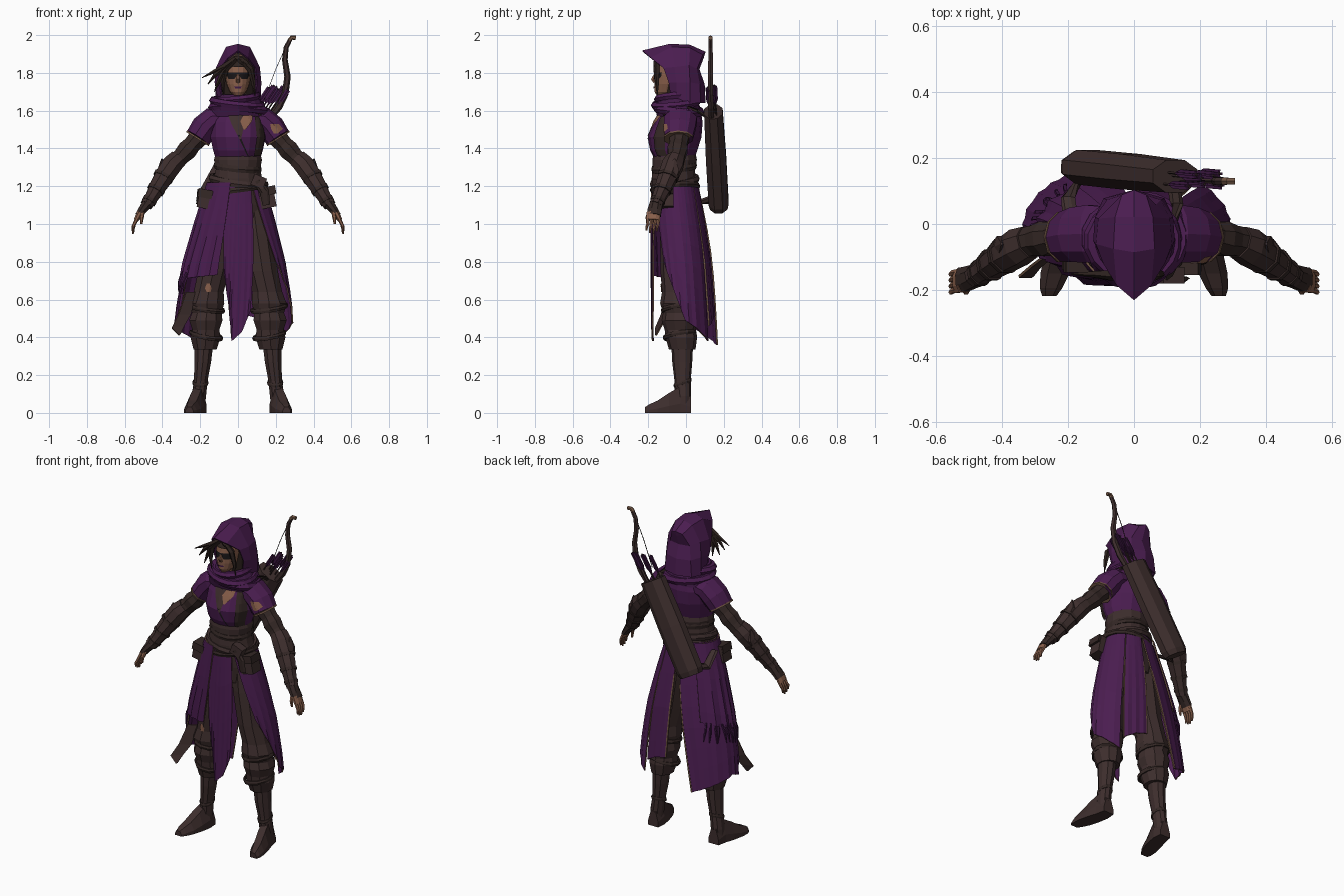
import bpy, bmesh, math, random
from mathutils import Vector
from mathutils.bvhtree import BVHTree
random.seed(4)
def material(name, *rgb):
    m = bpy.data.materials.new(name)
    m.diffuse_color = (*rgb, 1)
    return m
PURPLE = material("purple_cloth", .070, .0125, .081)
PLUM = material("dark_plum_cloth", .050, .010, .060)
LEATHER = material("brown_leather", .047, .027, .026)
DARK = material("dark_leather", .035, .021, .019)
SKIN = material("skin", .25, .115, .07)
HAIR = material("dark_hair", .026, .016, .013)
TAN = material("tan_trim", .17, .095, .06)
BLACK = material("near_black", .010, .008, .009)

def skin_rows(name, rows, mat, closed=True, caps=True, thick=0):
    """Join rows of points into one surface; thick cloth gets a tan rim."""
    n = len(rows[0])
    faces = [(i * n + j, i * n + (j + 1) % n, (i + 1) * n + (j + 1) % n, (i + 1) * n + j)
             for i in range(len(rows) - 1) for j in range(n if closed else n - 1)]
    if closed and caps:
        faces += [tuple(range(n)), tuple(range((len(rows) - 1) * n, len(rows) * n))]
    me = bpy.data.meshes.new(name)
    me.from_pydata([tuple(p) for r in rows for p in r], [], faces)
    bm = bmesh.new()
    bm.from_mesh(me)
    bmesh.ops.remove_doubles(bm, verts=bm.verts, dist=0.0002)
    bmesh.ops.recalc_face_normals(bm, faces=bm.faces)
    bm.to_mesh(me)
    bm.free()
    ob = bpy.data.objects.new(name, me)
    bpy.context.collection.objects.link(ob)
    me.materials.append(mat)
    if thick:
        mod = ob.modifiers.new("thickness", 'SOLIDIFY')
        mod.thickness, mod.offset = thick, 0
        if name != "hood":
            me.materials.append(TAN)
            mod.material_offset_rim = 1
    return ob

def loft(name, rings, mat, n=14, caps=True, s=1):
    """Stack of level ellipses: x, y, z, half width, half depth."""
    A = [2 * math.pi * k / n for k in range(n)]
    return skin_rows(name, [[(s * x + rx * math.sin(a), y - ry * math.cos(a), z) for a in A] for x, y, z, rx, ry in rings], mat, caps=caps)

def tube(name, pts, mat, n=8, s=1):
    """Path of x, y, z, depth radius, optional side radius."""
    P = [Vector((p[0] * s, p[1], p[2])) for p in pts]
    rows = []
    for i, p in enumerate(pts):
        t = (P[min(i + 1, len(P) - 1)] - P[max(i - 1, 0)]).normalized()
        u = (Vector((0, 1, 0)) - t * t.y).normalized()
        rows.append([P[i] + u * p[3] * math.cos(b) + t.cross(u) * p[-1] * math.sin(b)
                     for b in [2 * math.pi * (k + .5) / n for k in range(n)]])
    return skin_rows(name, rows, mat)

def ring(name, c, rx, ry, r, h, tilt, mat, n=18):
    """Closed band round the body, tilted along x and y."""
    rows = []
    for a in [2 * math.pi * i / n for i in range(n + 1)]:
        w = r * (1 + .25 * math.sin(3 * a))
        rows.append([(c[0] + (rx + w * math.cos(b)) * math.sin(a), c[1] - (ry + w * math.cos(b)) * math.cos(a),
                      c[2] + h * math.sin(b) + tilt[0] * math.sin(a) - tilt[1] * math.cos(a)) for b in [math.pi * k / 3 for k in range(6)]])
    skin_rows(name, rows, mat, caps=False)

def box(name, c, size, mat, rot=0):
    bpy.ops.mesh.primitive_cube_add(size=1, location=c, rotation=(0, rot, 0))
    bpy.context.object.name, bpy.context.object.scale = name, size
    bpy.context.object.data.materials.append(mat)

def patch(name, spans, target, mat, off=.005):
    """Thin piece laid on the front of a part: z, x from, x to."""
    tree = BVHTree.FromPolygons([v.co for v in target.data.vertices], [list(p.vertices) for p in target.data.polygons])
    rows = []
    for p, q in zip(spans, spans[1:]):
        for t in (0, .34, .67, 1):
            z, a, b = [p[i] + (q[i] - p[i]) * t for i in range(3)]
            xs = [a + (b - a) * k / 5 for k in range(6)]
            hits = [tree.ray_cast(Vector((x, -1, z)), Vector((0, 1, 0)))[0] for x in xs]
            rows.append([(x, (h.y if h else -.05) - off, z) for x, h in zip(xs, hits)])
    skin_rows(name, rows, mat, closed=False)

# Torso, belt and hips
torso = loft("tunic", [(0, -.06, 1.33, .115, .10), (0, -.065, 1.39, .135, .125), (0, -.06, 1.46, .15, .142),
                       (0, -.04, 1.54, .15, .128), (0, -.03, 1.6, .12, .108), (0, -.035, 1.64, .08, .08)], PURPLE)
patch("tunic_inner", [(1.6, -.06, .05), (1.53, -.035, .035), (1.45, .008, .016)], torso, LEATHER)
patch("chest_skin", [(1.575, .03, .078), (1.545, .012, .075), (1.5, .03, .04)], torso, SKIN, .009)
patch("tunic_fold", [(1.47, -.002, .01), (1.36, .05, .056)], torso, BLACK)
patch("harness_strap", [(1.6, .085, .12), (1.46, .10, .143), (1.36, .085, .12)], torso, DARK, .01)
loft("waist_wrap", [(0, -.06, 1.37, .122, .112), (0, -.06, 1.34, .13, .118), (0, -.065, 1.29, .12, .112),
                    (0, -.065, 1.24, .132, .117), (0, -.06, 1.18, .152, .12)], LEATHER)
loft("hips", [(0, -.055, 1.22, .145, .11), (0, -.045, 1.1, .165, .11), (0, -.045, 1.0, .14, .1)], LEATHER)
ring("upper_belt", (0, -.063, 1.3), .119, .111, .010, .02, (-.012, .01), DARK)
ring("sash", (0, -.06, 1.225), .140, .118, .014, .022, (-.02, .015), LEATHER)
ring("lower_belt", (0, -.058, 1.19), .155, .122, .011, .016, (.02, .01), DARK)
box("sash_knot", (.11, -.155, 1.225), (.07, .05, .06), LEATHER, .4)
tube("sash_tail", [(.1, -.17, 1.23, .012, .022), (.14, -.17, 1.17, .01, .025), (.15, -.165, 1.1, .006, .02)], DARK, 6)
box("right_hip_pouch", (.155, -.105, 1.14), (.08, .08, .11), LEATHER, -.2)
box("right_pouch_flap", (.157, -.112, 1.175), (.086, .086, .045), DARK, -.2)
box("left_hip_pouch", (-.175, -.1, 1.13), (.07, .08, .095), LEATHER, .2)
box("left_pouch_flap", (-.173, -.104, 1.16), (.076, .086, .045), DARK, .2)

# Skirt surface: height, half width, front, back
PROFILE = [(1.24, .142, -.17, .055), (1.0, .212, -.178, .1), (.8, .265, -.178, .13), (.6, .298, -.175, .145), (.3, .325, -.17, .165)]

def skirt(z, deg, off=0):
    p, q = next((p, q) for p, q in zip(PROFILE, PROFILE[1:]) if z >= q[0])
    rx, f, b = [p[i] + (q[i] - p[i]) * (p[0] - z) / (p[0] - q[0]) for i in (1, 2, 3)]
    a = math.radians(deg)
    rx *= .93 if deg > 0 else 1
    return ((rx + off) * math.sin(a), (f + b) / 2 - ((b - f) / 2 + off) * math.cos(a), z)

def panel(name, cols, off=0, pleat=.005, flare=0, trim=(), rows=7, sub=3):
    """Hanging cloth; columns give top angle, hem angle, hem height."""
    fine = [[c[i] + (d[i] - c[i]) * k / sub for i in range(3)] for c, d in zip(cols, cols[1:]) for k in range(sub)] + [cols[-1]]
    grid = [[skirt(1.22 + (zb - 1.22) * t, a + (b - a) * t, off + (flare + pleat * (k % 2)) * t)
             for k, (a, b, zb) in enumerate(fine)] for t in [r / rows for r in range(rows + 1)]]
    for e in trim:
        tube("frayed_edge", [(*g[e], .006) for g in grid[2:]], TAN, 4)
    skin_rows(name, grid, PURPLE, closed=False, thick=.008)

panel("front_tabard", [(-24, -15, .74), (-12, -9, .56), (0, -6, .38), (14, 4, .43), (28, 13, .54)], .004, .004)
panel("right_skirt", [(31, 54, .80), (58, 72, .66), (85, 92, .49), (110, 112, .45), (140, 137, .38)])
panel("right_back_skirt", [(141, 143, .46), (160, 158, .50), (178, 173, .52)], trim=(0, -1))
panel("left_under_skirt", [(-62, -68, .57), (-78, -82, .44), (-96, -98, .46), (-125, -122, .42), (-150, -138, .39), (-178, -153, .36)],
      flare=.02, trim=(-1,))
panel("left_over_skirt", [(-14, -22, .73), (-35, -45, .72), (-60, -68, .71), (-85, -88, .73), (-110, -110, .75), (-145, -142, .78)], .014, .013)
skin_rows("loose_cloth", [[(-.275, -.1, .64), (-.22, -.07, .64)], [(-.315, -.13, .52), (-.25, -.1, .52)], [(-.35, -.16, .45), (-.285, -.13, .46)],
                          [(-.312, -.16, .41), (-.305, -.155, .415)]], LEATHER, closed=False, thick=.008)
for k in range(13):
    a, z, d = -62 - 6 * k, .74 + .003 * k, random.uniform(-4, 4)
    tube("fringe", [(*skirt(z, a, .02), .006), (*skirt(z - .05, a + d, .03), .007), (*skirt(z - .11, a + 2 * d, .026), .002)], PLUM, 4)

# Legs, boots and arms, both sides
for s, side in ((1, "right_"), (-1, "left_")):
    trouser = loft(side + "trouser", [(.075, -.045, 1.15, .075, .08), (.1, -.045, .95, .088, .092), (.13, -.045, .75, .085, .09),
                                      (.155, -.037, .64, .083, .09), (.165, -.037, .58, .097, .1), (.165, -.034, .53, .083, .087),
                                      (.17, -.033, .49, .092, .096), (.17, -.03, .44, .075, .083), (.172, -.025, .40, .083, .084),
                                      (.174, -.02, .335, .064, .07)], LEATHER, 10, s=s)
    for z, w in ((.555, .092), (.41, .082)):
        ring(side + "knee_strap", (s * .167, -.033, z), w, w, .008, .014, (.015 * s, .012), DARK, 12)
    loft(side + "boot_shaft", [(.18, -.02, .37, .052, .058), (.186, -.02, .27, .046, .053), (.197, -.018, .17, .038, .043),
                               (.207, -.016, .09, .04, .043), (.21, -.014, .03, .036, .038)], LEATHER, 10, s=s)
    ring(side + "boot_strap", (s * .198, -.018, .16), .038, .043, .005, .012, (0, .015), DARK, 12)
    skin_rows(side + "foot", [[(s * (x + w * u), y, h * v) for u, v in ((-1, 0), (-1, .35), (-.5, 1), (.5, 1), (1, .35), (1, 0))]
                              for x, y, w, h in ((.207, .026, .034, .09), (.21, -.03, .042, .14), (.225, -.09, .046, .105),
                                                 (.24, -.15, .044, .065), (.252, -.195, .034, .045), (.257, -.218, .022, .03))], LEATHER)
    sleeve = tube(side + "sleeve", [(.07, -.03, 1.56, .085, .06), (.135, -.03, 1.55, .092, .068), (.175, -.033, 1.51, .087, .074),
                                    (.212, -.04, 1.455, .078, .068)], PURPLE, 10, s)
    tube(side + "sleeve_hem", [(.21, -.04, 1.458, .08, .07), (.215, -.04, 1.45, .08, .07)], TAN, 10, s)
    tube(side + "upper_arm", [(.17, -.03, 1.52, .05), (.21, -.035, 1.455, .056), (.243, -.04, 1.42, .05), (.268, -.045, 1.392, .057),
                              (.298, -.05, 1.36, .049), (.335, -.06, 1.322, .05)], DARK, 8, s)
    tube(side + "bracer", [(.318, -.055, 1.345, .052), (.35, -.07, 1.312, .06, .058), (.382, -.09, 1.265, .056), (.42, -.115, 1.205, .049),
                           (.455, -.14, 1.145, .039), (.485, -.16, 1.1, .036)], LEATHER, 8, s)
    tube(side + "elbow_point", [(.42, -.085, 1.24, .035, .015), (.405, -.07, 1.29, .04, .02), (.402, -.06, 1.345, .004)], LEATHER, 6, s)
    for x, y, z, r in ((.39, -.093, 1.257, .059), (.43, -.122, 1.188, .051), (.465, -.147, 1.13, .042)):
        tube(side + "bracer_strap", [(x, y, z, r), (x + .008, y - .005, z - .014, r - .001)], DARK, 8, s)
    tube(side + "glove", [(.475, -.155, 1.115, .036, .032), (.51, -.167, 1.07, .04, .023), (.528, -.17, 1.045, .04, .019)], DARK, 8, s)
    tube(side + "palm", [(.52, -.172, 1.06, .039, .018), (.54, -.174, 1.02, .038, .014)], SKIN, 8, s)
    for k in range(4):
        y, e = -.145 - .018 * k, .012 * abs(k - 1.3)
        tube(side + "finger", [(.532, y, 1.035, .010), (.549, y - .003, 1.0, .009), (.556, y - .008, .968 + e, .008), (.555, y - .01, .945 + e, .005)], SKIN, 6, s)
    tube(side + "thumb", [(.505, -.185, 1.075, .013), (.51, -.205, 1.035, .011), (.513, -.205, 1.0, .006)], SKIN, 6, s)
    if s > 0:
        patch("sleeve_skin", [(1.53, .17, .215), (1.505, .175, .238), (1.478, .19, .21)], sleeve, SKIN)
    else:
        patch("knee_skin", [(.685, -.165, -.15), (.66, -.175, -.14), (.64, -.165, -.145)], trouser, SKIN)

# Head and face
loft("neck", [(0, -.055, 1.58, .05, .05), (0, -.065, 1.72, .045, .05)], SKIN, 10)
head = loft("head", [(0, -.12, 1.68, .022, .035), (0, -.108, 1.70, .044, .058), (0, -.1, 1.74, .06, .068), (0, -.09, 1.79, .068, .077),
                     (0, -.085, 1.84, .066, .075), (0, -.07, 1.9, .045, .05)], SKIN, 16)
tube("nose", [(0, -.158, 1.80, .008, .006), (0, -.174, 1.765, .013, .010), (0, -.166, 1.75, .008, .010)], SKIN, 6)
for s in (1, -1):
    patch("eye_cover", [(1.803, s * .008, s * .058), (1.785, s * .008, s * .06), (1.768, s * .018, s * .05)], head, BLACK)
patch("eye_band", [(1.802, -.06, .06), (1.792, -.06, .06)], head, BLACK, .006)
patch("mouth", [(1.727, -.022, .022), (1.718, -.014, .014)], head, PLUM)
patch("hairline", [(1.89, -.04, .04), (1.85, -.06, .06), (1.832, -.062, .05)], head, HAIR, .01)

# Hair
loft("hair_back", [(0, -.035, 1.66, .08, .07), (0, -.035, 1.76, .092, .08), (0, -.045, 1.85, .085, .09), (0, -.055, 1.905, .05, .07)], HAIR, 12)
for mid, low, tip in (((-.06, 1.84), (-.11, 1.815), (-.19, 1.775)), ((-.07, 1.83), (-.12, 1.79), (-.16, 1.74)),
                      ((-.075, 1.81), (-.1, 1.76), (-.125, 1.70)), ((-.065, 1.82), (-.08, 1.75), (-.075, 1.68)),
                      ((.04, 1.85), (.07, 1.80), (.075, 1.73)), ((.065, 1.82), (.082, 1.75), (.09, 1.68)), ((.02, 1.86), (.05, 1.835), (.07, 1.78))):
    tube("hair_strand", [(mid[0] * .2, -.152, 1.875, .014), (mid[0], -.155, mid[1], .017), (low[0], -.152, low[1], .012), (tip[0], -.152, tip[1], .002)], HAIR, 5)

# Hood: half arches from rim to back, mirrored
HALF = [[(0, -.23, 1.915), (.05, -.185, 1.878), (.09, -.118, 1.825), (.1, -.09, 1.75), (.08, -.075, 1.65)],
        [(0, -.085, 1.95), (.06, -.075, 1.935), (.112, -.06, 1.83), (.12, -.05, 1.75), (.1, -.045, 1.64)],
        [(0, .02, 1.945), (.055, .02, 1.93), (.105, .015, 1.84), (.115, .02, 1.75), (.115, .02, 1.64)],
        [(0, .1, 1.91), (.035, .085, 1.895), (.065, .055, 1.82), (.08, .07, 1.74), (.09, .075, 1.64)],
        [(0, .1, 1.91), (0, .09, 1.88), (0, .067, 1.82), (0, .095, 1.74), (0, .1, 1.64)]]
skin_rows("hood", [[(-x, y, z) for x, y, z in h[:0:-1]] + h for h in HALF], PURPLE, closed=False, thick=.008)

# Scarf
loft("scarf_base", [(0, -.035, 1.57, .155, .118), (0, -.045, 1.62, .145, .12), (0, -.05, 1.66, .115, .105), (0, -.045, 1.685, .09, .09)], PLUM, 16, False)
ring("scarf_lower_fold", (.008, -.04, 1.605), .142, .116, .022, .024, (-.012, -.012), PURPLE)
ring("scarf_middle_fold", (0, -.052, 1.64), .128, .112, .022, .022, (-.014, .012), PURPLE)
ring("scarf_upper_fold", (0, -.05, 1.67), .104, .1, .02, .02, (.012, .01), PURPLE)

# Quiver, straps, arrows and bow
base, top = Vector((-.16, .174, 1.09)), Vector((.125, .145, 1.595))
axis = (top - base).normalized()
tube("quiver", [(*base, .05, .076), (*(base + axis * .03), .057, .088), (*(base + axis * .3), .058, .09), (*top, .053, .084)], LEATHER, 8)
tube("quiver_lower_strap", [(-.16, .14, 1.13, .01, .025), (-.2, .08, 1.12, .01, .025), (-.19, -.01, 1.18, .01, .025)], LEATHER, 6)
tube("quiver_upper_strap", [(.12, .12, 1.56, .01, .02), (.13, .06, 1.6, .01, .02), (.115, -.04, 1.625, .01, .02), (.105, -.12, 1.58, .01, .02)], DARK, 6)
for k in range(7):
    p = top + Vector((.05 - .018 * k, random.uniform(-.025, .02), -.02))
    q = p + axis * random.uniform(.15, .19) + Vector((.015, 0, 0))
    tube("arrow_shaft", [(*p, .004), (*q, .004)], LEATHER, 5)
    for a, b in ((.005, .017), (.017, .005)):
        tube("arrow_vane", [(*p.lerp(q, .4), .004), (*p.lerp(q, .55), a, b), (*p.lerp(q, .97), a, b)], PLUM, 4)
tube("bow", [(.09, .14, 1.48, .013), (.16, .135, 1.55, .015), (.215, .132, 1.62, .017, .02), (.25, .13, 1.69, .016, .018), (.262, .13, 1.78, .015, .017),
             (.248, .13, 1.87, .014, .015), (.255, .13, 1.935, .013, .013), (.277, .13, 1.978, .012, .011)], LEATHER, 6)
tube("bow_tip", [(.272, .13, 1.972, .013, .012), (.285, .13, 1.987, .012, .012), (.306, .13, 1.985, .012, .012)], TAN, 6)
tube("bow_string", [(.25, .13, 1.93, .002), (.2, .13, 1.82, .002), (.14, .13, 1.66, .002)], BLACK, 4)
